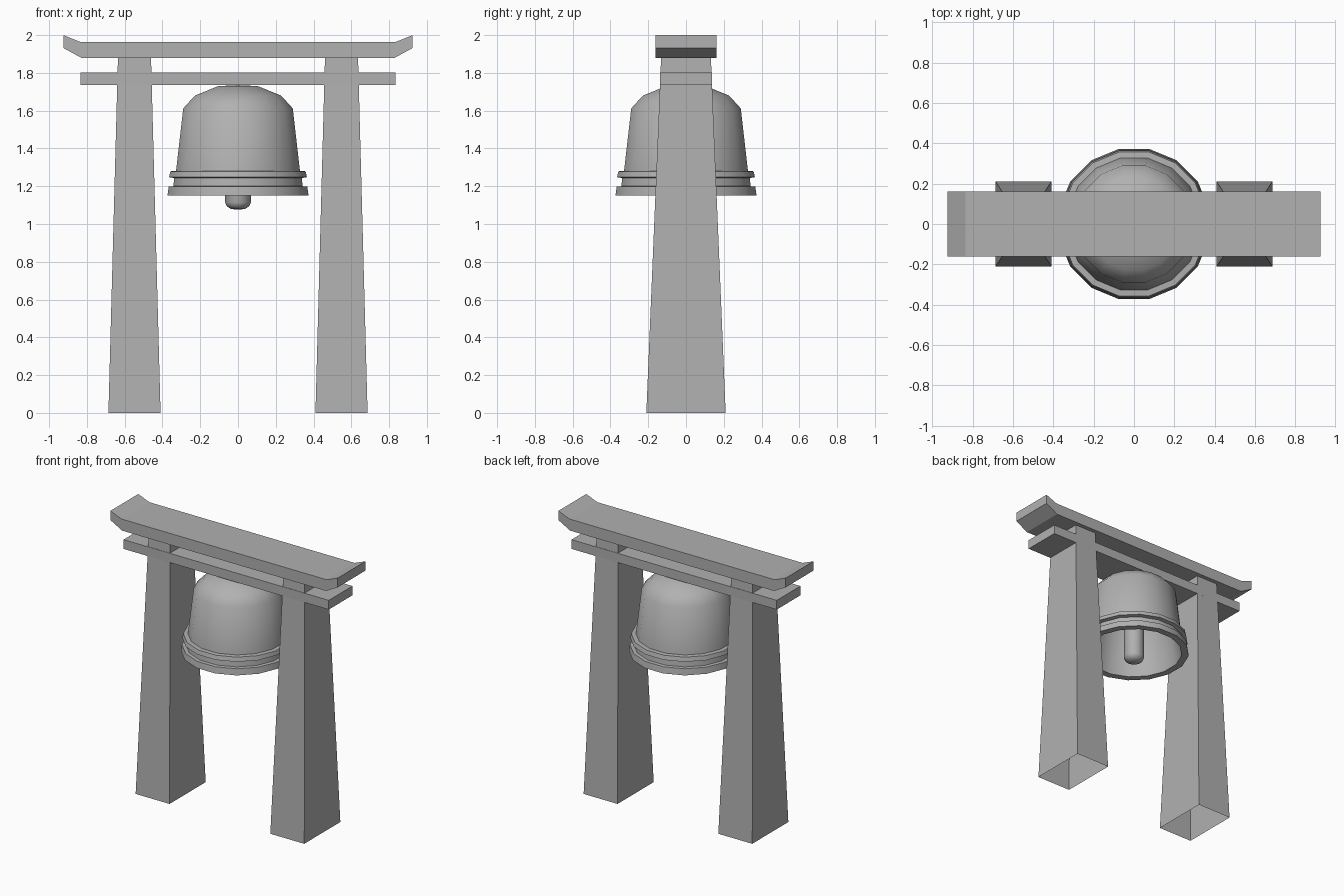
import bpy, bmesh, math

if "Cube" in bpy.data.objects:
    bpy.data.objects.remove(bpy.data.objects["Cube"])

stone = bpy.data.materials.new("dark_grey")
stone.diffuse_color = (0.44, 0.44, 0.44, 1)
stone.use_nodes = True
stone.node_tree.nodes["Principled BSDF"].inputs["Base Color"].default_value = stone.diffuse_color


def finish(name, bm, smooth=None):
    bmesh.ops.recalc_face_normals(bm, faces=bm.faces)
    me = bpy.data.meshes.new(name)
    bm.to_mesh(me)
    bm.free()
    me.materials.append(stone)
    ob = bpy.data.objects.new(name, me)
    bpy.context.collection.objects.link(ob)
    if smooth:
        bpy.ops.object.select_all(action='DESELECT')
        ob.select_set(True)
        bpy.context.view_layer.objects.active = ob
        bpy.ops.object.shade_smooth_by_angle(angle=math.radians(smooth))
    return ob


def extrude_profile(name, pts, half_y):
    """Extrude an x/z outline symmetrically along y."""
    bm = bmesh.new()
    front = [bm.verts.new((x, -half_y, z)) for x, z in pts]
    back = [bm.verts.new((x, half_y, z)) for x, z in pts]
    bm.faces.new(front)
    bm.faces.new(back)
    for i in range(len(pts)):
        j = (i + 1) % len(pts)
        bm.faces.new((front[i], front[j], back[j], back[i]))
    return finish(name, bm)


def lathe(name, pts, sides, smooth):
    """Revolve (flat-to-flat radius, z) points about z, flats facing the axes."""
    bm = bmesh.new()
    k = 1 / math.cos(math.pi / sides)
    rings = []
    for r, z in pts:
        if r == 0:
            rings.append([bm.verts.new((0, 0, z))] * sides)
        else:
            angles = [2 * math.pi * (i + 0.5) / sides for i in range(sides)]
            rings.append([bm.verts.new((r * k * math.cos(a), r * k * math.sin(a), z)) for a in angles])
    for a, b in zip(rings, rings[1:]):
        for i in range(sides):
            j = (i + 1) % sides
            bm.faces.new(list(dict.fromkeys((a[i], a[j], b[j], b[i]))))
    return finish(name, bm, smooth)


# Tapered pillars, open at the foot
for side, name in ((-1, "left_pillar"), (1, "right_pillar")):
    bm = bmesh.new()
    rings = []
    for hx, hy, z in ((0.138, 0.21, 0), (0.087, 0.131, 1.9)):
        rings.append([bm.verts.new((side * 0.548 + sx * hx, sy * hy, z))
                      for sx, sy in ((-1, -1), (1, -1), (1, 1), (-1, 1))])
    for i in range(4):
        j = (i + 1) % 4
        bm.faces.new((rings[0][i], rings[0][j], rings[1][j], rings[1][i]))
    bm.faces.new(rings[1])
    finish(name, bm)

# Lower tie beam
extrude_profile("tie_beam", [(-0.835, 1.735), (0.835, 1.735), (0.835, 1.803), (-0.835, 1.803)], 0.138)

# Top beam with upturned ends
half = [(0.83, 1.88), (0.925, 1.932), (0.925, 2.0), (0.835, 1.964)]
extrude_profile("top_beam", half + [(-x, z) for x, z in reversed(half)], 0.162)

# Bell: outer skin from crown to lip, then inner skin back up
lathe("bell", [
    (0, 1.735), (0.105, 1.73), (0.228, 1.68), (0.29, 1.612), (0.328, 1.281),
    (0.358, 1.279), (0.365, 1.248), (0.338, 1.243), (0.342, 1.2), (0.367, 1.198),
    (0.373, 1.152), (0.325, 1.152), (0.3, 1.28), (0.265, 1.60), (0.2, 1.66), (0, 1.70),
], 16, 48)

# Clapper
lathe("clapper", [(0.068, 1.69), (0.068, 1.115), (0.06, 1.095), (0.036, 1.079), (0, 1.076)], 16, 42)
